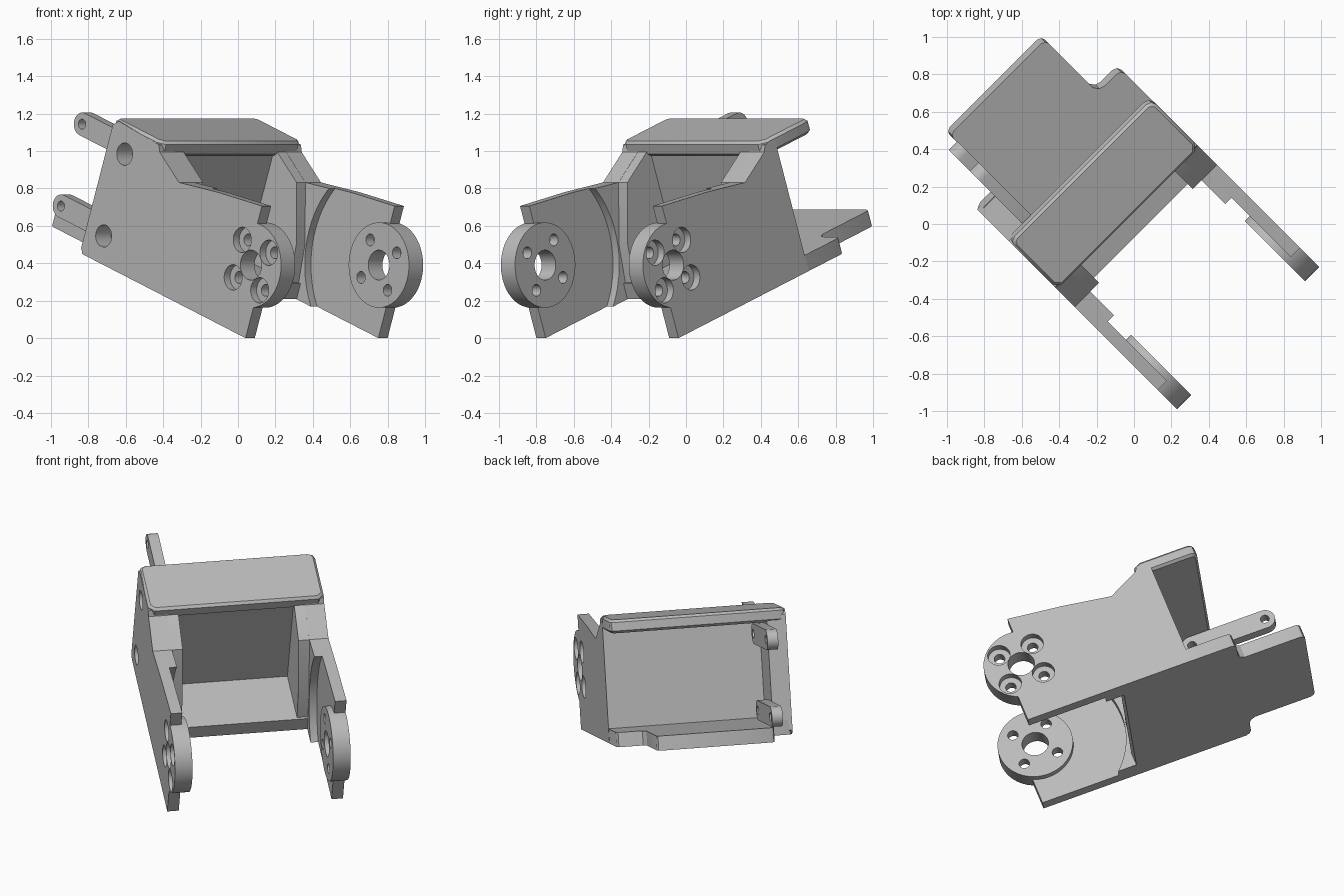
import bpy
from math import radians, cos, sin, pi
from mathutils import Matrix

if "Cube" in bpy.data.objects:
    bpy.data.objects.remove(bpy.data.objects["Cube"], do_unlink=True)

grey = bpy.data.materials.new("plain grey")
grey.use_nodes = True
grey.diffuse_color = (0.5, 0.5, 0.5, 1)
grey.node_tree.nodes["Principled BSDF"].inputs["Base Color"].default_value = (0.5, 0.5, 0.5, 1)

# Parts are drawn straight (X along the arms, Y across, Z up), then tilted and turned
POSE = Matrix.Rotation(radians(-45), 4, 'Z') @ Matrix.Rotation(radians(20), 4, 'Y')
HUB = (0.463, 0.584)
OUT, INNER, PAD = 0.537, 0.42, 0.354


def prism(name, outline, lo, hi, axis='Y'):
    """Extrude a flat outline across Y (side profile) or Z (plan)."""
    def place(a, b, h):
        return (a, h, b) if axis == 'Y' else (a, b, h)
    n = len(outline)
    verts = [place(a, b, h) for h in (lo, hi) for a, b in outline]
    faces = [tuple(range(n)), tuple(range(2 * n - 1, n - 1, -1))]
    faces += [(i, i + n, (i + 1) % n + n, (i + 1) % n) for i in range(n)]
    mesh = bpy.data.meshes.new(name)
    mesh.from_pydata(verts, [], faces)
    mesh.materials.append(grey)
    obj = bpy.data.objects.new(name, mesh)
    bpy.context.collection.objects.link(obj)
    obj.matrix_world = POSE
    bpy.context.view_layer.objects.active = obj
    bpy.ops.object.select_all(action='DESELECT')
    obj.select_set(True)
    bpy.ops.object.mode_set(mode='EDIT')
    bpy.ops.mesh.select_all(action='SELECT')
    bpy.ops.mesh.normals_make_consistent(inside=False)
    bpy.ops.object.mode_set(mode='OBJECT')
    return obj


def circle(center, r, n=40):
    return [(center[0] + r * cos(2 * pi * i / n), center[1] + r * sin(2 * pi * i / n))
            for i in range(n)]


def disc(name, center, r, lo, hi, n=40):
    return prism(name, circle(center, r, n), lo, hi)


def combine(obj, tool, operation='DIFFERENCE'):
    """Apply a boolean and remove the tool."""
    mod = obj.modifiers.new("cut", 'BOOLEAN')
    mod.operation, mod.object, mod.solver = operation, tool, 'EXACT'
    tool.hide_render = True
    bpy.context.view_layer.objects.active = obj
    bpy.ops.object.modifier_apply(modifier=mod.name)
    bpy.data.objects.remove(tool, do_unlink=True)


def across(side, inner, outer):
    return sorted((side * inner, side * outer))


parts = []
FRONT = [(0.558, 0.203), (0.558, 0.4), (0.433, 0.55), (0.433, 0.909),
         (0.1, 0.865), (-0.2, 0.813), (-0.393, 0.916), (-0.41, 0.95)]
BACK = {-1: [(-0.74, 0.965), (-0.775, 0.93), (-0.775, 0.23), (-0.75, 0.203)],
        1: [(-0.49, 0.95), (-0.49, 0.203)]}
LINK_ROOT, LINK_TIP = -0.637, -1.105
LINK_LEVELS = (0.349, 0.815)

for side, word in ((-1, "right"), (1, "left")):
    # Side wall with its arm, recess and round hub
    wall = prism(word + "_side_arm", FRONT + BACK[side], *across(side, INNER, OUT))
    combine(wall, disc("recess", HUB, 0.55, *across(side, 0.3, 0.467), 96))
    combine(wall, disc("hub", HUB, 0.228, *across(side, 0.43, OUT), 64), 'UNION')
    combine(wall, disc("bore", HUB, 0.08, *across(side, 0.3, 0.7)))
    # Ring of four counterbored screw holes
    for k in range(4):
        a = radians(46 + 90 * k)
        spot = (HUB[0] + 0.15 * cos(a), HUB[1] + 0.15 * sin(a))
        combine(wall, disc("screw", spot, 0.032, *across(side, 0.3, 0.7), 24))
        combine(wall, disc("sink", spot, 0.068, *across(side, 0.492, 0.7), 32))
    # Access holes behind the hinge links
    if side < 0:
        for q in LINK_LEVELS:
            combine(wall, disc("access", (LINK_ROOT, q), 0.06, *across(side, 0.3, 0.7)))
    # Thick inner pad of the pocket
    pad = prism(word + "_inner_pad", [(-0.45, 0.25), (-0.06, 0.25), (-0.09, 0.5), (-0.2, 0.812),
                (-0.393, 0.915), (-0.45, 0.93)], *across(side, PAD, INNER + 0.01))
    parts += [wall, pad]

# Floor with a narrow tongue at the back
half = [(-0.05, 0.536), (-0.745, 0.536), (-0.77, 0.525), (-0.78, 0.5), (-0.78, 0.41),
        (-0.79, 0.38), (-0.82, 0.36), (-1.175, 0.36), (-1.195, 0.352), (-1.205, 0.33)]
parts.append(prism("floor_plate", half + [(a, -b) for a, b in reversed(half)],
                   0.203, 0.292, 'Z'))

# Back panel of the pocket
parts.append(prism("back_panel", [(-0.489, 0.25), (-0.42, 0.25), (-0.42, 0.93), (-0.489, 0.93)],
                   -0.5, 0.5))

# Hood over the pocket, with clipped corners
half = [(-0.395, 0.5), (-0.43, 0.536), (-0.74, 0.536), (-0.768, 0.525), (-0.78, 0.495)]
hood = prism("hood", half + [(a, -b) for a, b in reversed(half)], 0.89, 0.972, 'Z')
bevel = hood.modifiers.new("soft edge", 'BEVEL')
bevel.width, bevel.segments, bevel.limit_method = 0.015, 1, 'ANGLE'
bevel.angle_limit = radians(60)
parts.append(hood)

# Hinge links sticking out behind the right wall
R = 0.062
for q, word in zip(LINK_LEVELS, ("lower", "upper")):
    arc = [(cos(t * pi / 12) * R, sin(t * pi / 12) * R) for t in range(-6, 7)]
    outline = [(LINK_ROOT + a, q + b) for a, b in arc]
    outline += [(LINK_TIP - a, q - b) for a, b in arc]
    link = prism(word + "_hinge_link", outline, -INNER, -PAD)
    for p in (LINK_ROOT, LINK_TIP):
        combine(link, disc("pin", (p, q), 0.027, -0.6, -0.2, 24))
    parts.append(link)

# Smooth round surfaces, keep edges crisp
bpy.ops.object.select_all(action='DESELECT')
for obj in parts:
    obj.select_set(True)
bpy.context.view_layer.objects.active = parts[0]
bpy.ops.object.shade_smooth_by_angle(angle=radians(25))
